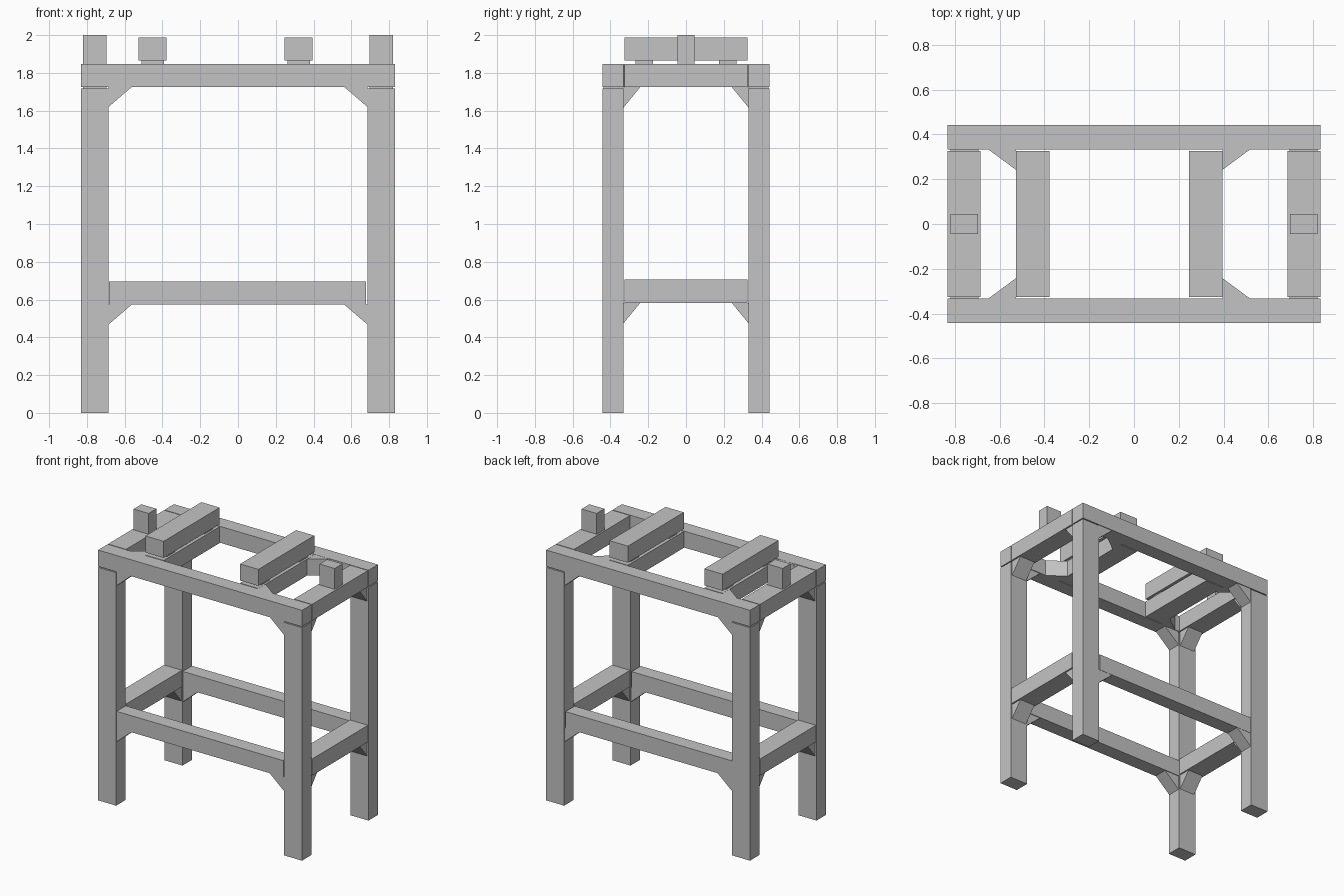
import bpy
import bmesh
from mathutils import Vector

cube = bpy.data.objects.get("Cube")
if cube:
    bpy.data.objects.remove(cube)

GREY = (0.55, 0.55, 0.55, 1)
mat = bpy.data.materials.new("plain grey")
mat.use_nodes = True
mat.diffuse_color = GREY
bsdf = next(n for n in mat.node_tree.nodes if n.type == 'BSDF_PRINCIPLED')
bsdf.inputs["Base Color"].default_value = GREY


def finish(name, bm):
    bmesh.ops.recalc_face_normals(bm, faces=bm.faces)
    mesh = bpy.data.meshes.new(name)
    bm.to_mesh(mesh)
    bm.free()
    mesh.materials.append(mat)
    obj = bpy.data.objects.new(name, mesh)
    bpy.context.collection.objects.link(obj)


def beam(name, xs, ys, zs):
    """Square-cut timber spanning the given ranges."""
    bm = bmesh.new()
    bmesh.ops.create_cube(bm, size=1)
    for v in bm.verts:
        v.co = [(r[0] + r[1]) / 2 + c * (r[1] - r[0]) for c, r in zip(v.co, (xs, ys, zs))]
    finish(name, bm)


def brace(name, corner, leg_a, leg_b, depth):
    """Triangular corner block with two legs, extruded along depth."""
    bm = bmesh.new()
    c = Vector(corner)
    face = bm.faces.new([bm.verts.new(p) for p in (c, c + Vector(leg_a), c + Vector(leg_b))])
    ext = bmesh.ops.extrude_face_region(bm, geom=[face])["geom"]
    verts = [g for g in ext if isinstance(g, bmesh.types.BMVert)]
    bmesh.ops.translate(bm, verts=verts, vec=Vector(depth))
    finish(name, bm)


def span(sign, a, b):
    return sorted((sign * a, sign * b))


X_IN, X_OUT = 0.685, 0.832
Y_IN, Y_OUT = 0.332, 0.442
Y_END = 0.326
TOP = (1.725, 1.846)
LOW_LONG = (0.573, 0.695)
LOW_SHORT = (0.583, 0.705)

SIDES = ((1, "left"), (-1, "right"))
ENDS = ((-1, "front"), (1, "back"))

# Long rails, front and back
for sy, end in ENDS:
    beam(f"{end}_top_rail", (-X_OUT, X_OUT), span(sy, Y_IN, Y_OUT), TOP)
    beam(f"{end}_lower_rail", (-X_IN + 0.002, X_IN - 0.008), span(sy, Y_IN, Y_OUT - 0.003), LOW_LONG)

for sx, side in SIDES:
    # Short rails
    beam(f"{side}_top_rail", span(sx, X_IN, X_OUT), (-Y_END, Y_END), TOP)
    beam(f"{side}_lower_rail", span(sx, X_IN, X_OUT), (-Y_END, Y_END), LOW_SHORT)
    # Upright stop standing on the short rail
    beam(f"{side}_stop_post", span(sx, 0.697, 0.82), (-0.045, 0.045), (TOP[1], 2.0))

    # Inner cross beam with a raised bearer on two pads
    x0, x1 = (0.246, 0.395) if sx > 0 else (-0.527, -0.378)
    beam(f"{side}_cross_beam", (x0, x1), (-Y_END, Y_END), TOP)
    beam(f"{side}_bearer", (x0, x1), (-Y_END, Y_END), (1.865, 1.987))
    for sy, end in ENDS:
        beam(f"{side}_{end}_bearer_pad", (x0 + 0.015, x1 - 0.015), span(sy, 0.175, 0.268), (TOP[1], 1.865))
        # Flat brace between cross beam and long rail
        outer = x1 if sx > 0 else x0
        brace(f"{side}_{end}_beam_brace", (outer, sy * Y_IN, TOP[0]),
              (sx * 0.122, 0, 0), (0, -sy * 0.09, 0), (0, 0, 0.12))

        # Leg
        beam(f"{side}_{end}_leg", span(sx, X_IN, X_OUT), span(sy, Y_IN, Y_OUT), (0, 1.718))
        # Braces under the rails
        for level, z_long, z_short in (("top", TOP[0], TOP[0]), ("lower", LOW_LONG[0], LOW_SHORT[0])):
            brace(f"{side}_{end}_{level}_long_brace", (sx * X_IN, sy * (Y_IN + 0.005), z_long),
                  (-sx * 0.122, 0, 0), (0, 0, -0.105), (0, sy * 0.1, 0))
            brace(f"{side}_{end}_{level}_short_brace", (sx * (X_IN + 0.01), sy * Y_IN, z_short),
                  (0, -sy * 0.09, 0), (0, 0, -0.11), (sx * 0.125, 0, 0))
